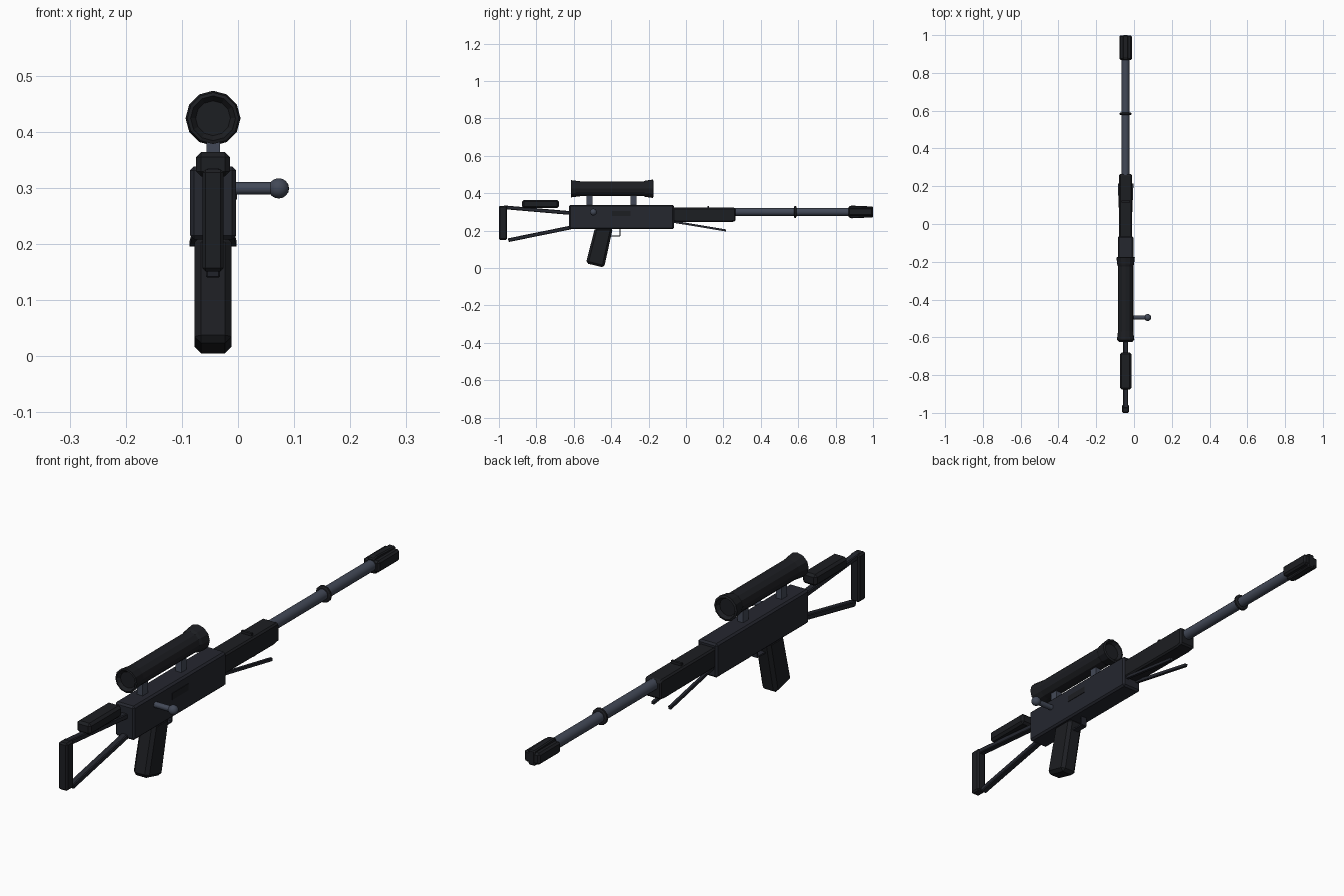
import bpy, bmesh, math
from mathutils import Vector, Matrix

if "Cube" in bpy.data.objects:
    bpy.data.objects.remove(bpy.data.objects["Cube"])

CX = -0.0445  # centre plane of the body; the bolt handle sticks out to one side


def material(name, rgb):
    m = bpy.data.materials.new(name)
    m.diffuse_color = (*rgb, 1)
    m.use_nodes = True
    m.node_tree.nodes["Principled BSDF"].inputs["Base Color"].default_value = m.diffuse_color
    return m


BLACK = material("black_polymer", (0.012, 0.013, 0.016))
BODY = material("dark_metal", (0.018, 0.020, 0.028))
STEEL = material("blued_steel", (0.055, 0.066, 0.095))


def finish(name, bm, mat, bevel=0):
    bmesh.ops.recalc_face_normals(bm, faces=bm.faces)
    me = bpy.data.meshes.new(name)
    bm.to_mesh(me)
    bm.free()
    ob = bpy.data.objects.new(name, me)
    bpy.context.collection.objects.link(ob)
    me.materials.append(mat)
    if bevel:
        b = ob.modifiers.new("bevel", 'BEVEL')
        b.width, b.segments = bevel, 1
    return ob


def prism(name, profile, half, mat, bevel=0, x=CX):
    """Extrude a (y, z) side profile across x."""
    bm = bmesh.new()
    f = bm.faces.new([bm.verts.new((x - half, y, z)) for y, z in profile])
    r = bmesh.ops.extrude_face_region(bm, geom=[f])
    bmesh.ops.translate(bm, vec=(2 * half, 0, 0),
                        verts=[v for v in r["geom"] if isinstance(v, bmesh.types.BMVert)])
    return finish(name, bm, mat, bevel)


def block(name, y0, y1, z0, z1, half, mat, bevel=0, x=CX):
    return prism(name, [(y0, z0), (y1, z0), (y1, z1), (y0, z1)], half, mat, bevel, x)


def bar(name, a, b, w, t, mat, bevel=0):
    """Rectangular bar between two points, w wide in x and t thick."""
    a, b = Vector(a), Vector(b)
    d = b - a
    yax = d.normalized()
    zax = Vector((1, 0, 0)).cross(yax).normalized()
    xax = yax.cross(zax)
    rot = Matrix((xax, yax, zax)).transposed().to_4x4()
    bm = bmesh.new()
    bmesh.ops.create_cube(bm, size=1, matrix=Matrix.Translation((a + b) / 2) @ rot
                          @ Matrix.Diagonal((w, d.length, t, 1)))
    return finish(name, bm, mat, bevel)


def lathe(name, profile, z, sides, mat, smooth=False):
    """Turn a (y, radius) profile about the lengthwise axis at height z."""
    bm = bmesh.new()
    rings = [[bm.verts.new((CX + r * math.sin(2 * math.pi * i / sides), y,
                            z + r * math.cos(2 * math.pi * i / sides)))
              for i in range(sides)] for y, r in profile]
    for p, q in zip(rings, rings[1:]):
        for i in range(sides):
            j = (i + 1) % sides
            bm.faces.new((p[i], p[j], q[j], q[i]))
    bm.faces.new(rings[0])
    bm.faces.new(rings[-1])
    if smooth:
        for f in bm.faces:
            f.smooth = len(f.verts) == 4
    return finish(name, bm, mat)


# Receiver with ejection port
block("receiver", -0.625, -0.065, 0.208, 0.338, 0.041, BODY, 0.007)
block("ejection_port", -0.395, -0.297, 0.279, 0.304, 0.0015, BLACK, x=CX + 0.0415)

# Handguard and small sight
prism("handguard", [(-0.075, 0.247), (0.235, 0.245), (0.265, 0.25), (0.265, 0.318),
                    (0.255, 0.323), (-0.075, 0.323)], 0.034, BLACK, 0.006)
block("handguard_sight", 0.114, 0.124, 0.318, 0.333, 0.022, BLACK)

# Barrel, ring and muzzle brake
ZB = 0.30
lathe("barrel", [(0.25, 0.021), (0.89, 0.021)], ZB, 12, STEEL, True)
lathe("barrel_ring", [(0.577, 0.027), (0.58, 0.032), (0.587, 0.032), (0.59, 0.027)], ZB, 12, BLACK)
block("muzzle_brake_sides", 0.868, 0.999, ZB - 0.022, ZB + 0.022, 0.033, BLACK, 0.007)
prism("muzzle_brake_core", [(0.868, ZB - 0.028), (0.885, ZB - 0.034), (1.0, ZB - 0.029),
                            (1.0, ZB + 0.029), (0.885, ZB + 0.034), (0.868, ZB + 0.028)],
      0.014, BLACK, 0.004)

# Scope with recessed lenses at both ends
lathe("scope", [(-0.604, 0.031), (-0.616, 0.040), (-0.614, 0.046), (-0.565, 0.040),
                (-0.225, 0.040), (-0.215, 0.044), (-0.177, 0.049), (-0.174, 0.041),
                (-0.188, 0.033)], 0.424, 12, BLACK)
for label, y in (("rear", -0.515), ("front", -0.281)):
    block(f"scope_mount_{label}", y - 0.016, y + 0.016, 0.33, 0.392, 0.012, STEEL)

# Bolt handle with ball knob
bm = bmesh.new()
turn = Matrix.Rotation(math.pi / 2, 4, 'Y')
bmesh.ops.create_cone(bm, cap_ends=True, segments=12, radius1=0.011, radius2=0.011, depth=0.08,
                      matrix=Matrix.Translation((0.022, -0.495, 0.299)) @ turn)
bmesh.ops.create_uvsphere(bm, u_segments=14, v_segments=8, radius=0.0185,
                          matrix=Matrix.Translation((0.0725, -0.495, 0.299)) @ turn)
for f in bm.faces:
    f.smooth = len(f.verts) <= 4
finish("bolt_handle", bm, STEEL)

# Pistol grip, trigger guard and trigger
prism("grip", [(-0.487, 0.215), (-0.391, 0.215), (-0.438, 0.002), (-0.535, 0.026)],
      0.033, BLACK, 0.012)
guard = [(-0.41, 0.172), (-0.353, 0.172), (-0.353, 0.212)]
for i, (p, q) in enumerate(zip(guard, guard[1:])):
    bar(f"trigger_guard_{i}", (CX, *p), (CX, *q), 0.024, 0.006, BODY)

# Skeleton stock: two bars, butt plate and cheek pad
bar("stock_upper_bar", (CX, -0.975, 0.325), (CX, -0.615, 0.294), 0.025, 0.020, BODY, 0.003)
bar("stock_lower_bar", (CX, -0.95, 0.149), (CX, -0.615, 0.217), 0.025, 0.020, BODY, 0.003)
block("butt_plate", -1.0, -0.956, 0.151, 0.333, 0.019, BLACK, 0.006)
block("cheek_pad", -0.876, -0.68, 0.320, 0.364, 0.030, BLACK, 0.009)

# Folded bipod legs
for side in (-1, 1):
    bar(f"bipod_leg_{'left' if side < 0 else 'right'}", (CX + side * 0.024, -0.07, 0.248),
        (CX + side * 0.036, 0.214, 0.201), 0.011, 0.011, BODY)
